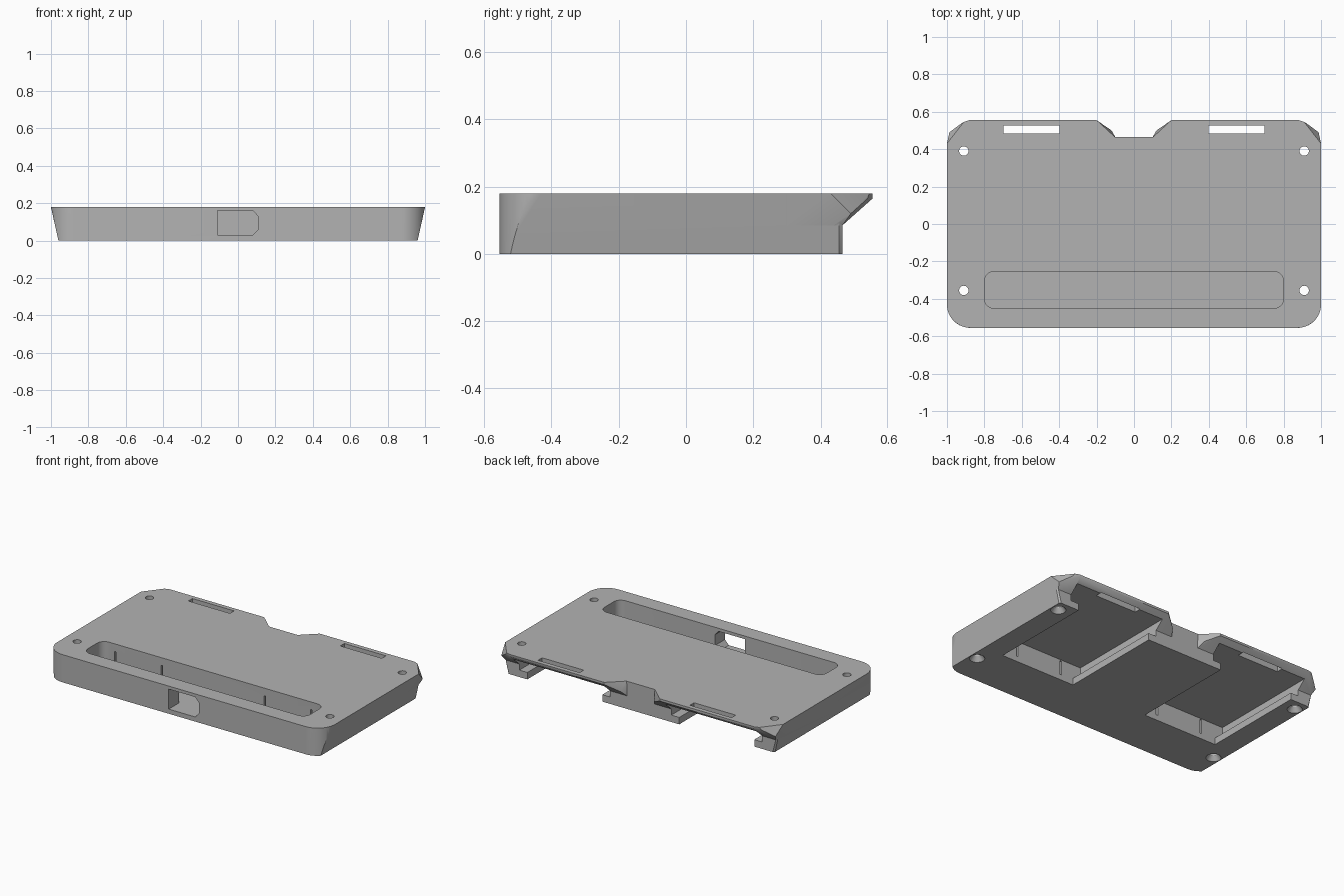
import bpy, bmesh, math

if "Cube" in bpy.data.objects:
    bpy.data.objects.remove(bpy.data.objects["Cube"], do_unlink=True)

HEIGHT = 0.18
grey = bpy.data.materials.new("plain grey plastic")
grey.use_nodes = True
COLOUR = (0.45, 0.45, 0.45, 1)
grey.diffuse_color = COLOUR
grey.node_tree.nodes["Principled BSDF"].inputs["Base Color"].default_value = COLOUR


def hull(name, points):
    """Convex solid around the given points."""
    bm = bmesh.new()
    verts = [bm.verts.new(p) for p in points]
    out = bmesh.ops.convex_hull(bm, input=verts)
    spare = {v for v in out["geom_interior"] + out["geom_unused"]
             if isinstance(v, bmesh.types.BMVert)}
    bmesh.ops.delete(bm, geom=list(spare), context="VERTS")
    bmesh.ops.dissolve_limit(bm, angle_limit=0.01, verts=bm.verts[:], edges=bm.edges[:])
    bmesh.ops.recalc_face_normals(bm, faces=bm.faces[:])
    mesh = bpy.data.meshes.new(name)
    bm.to_mesh(mesh)
    bm.free()
    mesh.materials.append(grey)
    obj = bpy.data.objects.new(name, mesh)
    bpy.context.collection.objects.link(obj)
    return obj


def prism(name, outline, z0, z1):
    return hull(name, [(x, y, z) for x, y in outline for z in (z0, z1)])


def box(name, x0, x1, y0, y1, z0, z1):
    return prism(name, [(x0, y0), (x1, y0), (x1, y1), (x0, y1)], z0, z1)


def arc(cx, cy, r, start, end, n):
    angles = [math.radians(start + (end - start) * i / n) for i in range(n + 1)]
    return [(cx + r * math.cos(a), cy + r * math.sin(a)) for a in angles]


def mirror(points):
    return points + [(-p[0], *p[1:]) for p in points]


def combine(target, tool, operation):
    mod = target.modifiers.new(operation.lower(), "BOOLEAN")
    mod.operation, mod.solver, mod.object = operation, "EXACT", tool
    bpy.context.view_layer.objects.active = target
    bpy.ops.object.modifier_apply(modifier=mod.name)
    bpy.data.objects.remove(tool, do_unlink=True)


# Main body: rounded front corners trimmed by sloping sides
points = []
for i in range(7):
    z = HEIGHT * i / 6
    side = 0.96 + 0.04 * z / HEIGHT
    dy = math.sqrt(max(0, 0.125 ** 2 - (side - 0.875) ** 2))
    last = math.degrees(math.atan2(-dy, side - 0.875))
    points += [(x, y, z) for x, y in arc(0.875, -0.43, 0.125, -90, last, 12)]
points += [(0.96, 0.455, 0), (0.95, 0.465, 0), (0.979, 0.455, 0.085),
           (0.972, 0.465, 0.085), (1, 0.43, HEIGHT), (0.965, 0.465, HEIGHT)]
body = hull("base_plate", mirror(points))

# Overhanging rear lips with faceted ends
for s in (1, -1):
    lip = [(0.1, 0.465, 0.085), (0.972, 0.465, 0.085), (0.979, 0.44, 0.085),
           (0.12, 0.5, 0.12), (0.987, 0.49, 0.12),
           (0.2, 0.555, 0.165), (0.88, 0.555, 0.165), (0.92, 0.54, 0.165),
           (0.2, 0.555, HEIGHT), (0.88, 0.555, HEIGHT), (0.91, 0.545, HEIGHT),
           (0.1, 0.463, HEIGHT), (1, 0.43, HEIGHT),
           (0.1, 0.3, 0.085), (0.979, 0.3, 0.085),
           (0.1, 0.3, HEIGHT), (1, 0.3, HEIGHT)]
    combine(body, hull("rear_lip", [(s * x, y, z) for x, y, z in lip]), "UNION")

# Long rounded tray in the top
tray = mirror(arc(0.75, -0.305, 0.05, 0, 90, 6) + arc(0.75, -0.4, 0.05, -90, 0, 6))
combine(body, prism("tray_cutter", tray, 0.03, 0.3), "DIFFERENCE")

# Front port with two clipped corners
port = [(-0.11, 0.03), (0.08, 0.03), (0.108, 0.06), (0.108, 0.13), (0.08, 0.16), (-0.11, 0.16)]
combine(body, hull("port_cutter", [(x, y, z) for x, z in port for y in (-0.7, -0.42)]),
        "DIFFERENCE")

for s in (1, -1):
    mid = s * 0.547
    # Undercut slot with rails, open at the rear
    combine(body, box("slot_cutter", mid - 0.327, mid + 0.327, -0.23, 0.7, 0.045, 0.136),
            "DIFFERENCE")
    combine(body, box("rail_gap_cutter", mid - 0.27, mid + 0.27, -0.23, 0.7, -0.1, 0.06),
            "DIFFERENCE")
    # Strap opening through the lip
    combine(body, box("strap_cutter", mid - 0.15, mid + 0.15, 0.484, 0.526, 0.05, 0.3),
            "DIFFERENCE")
    # Thin slits between slot and tray
    for x in (s * 0.37, s * 0.706):
        combine(body, box("slit_cutter", x - 0.006, x + 0.006, -0.27, -0.22, 0.035, 0.13),
                "DIFFERENCE")
    # Countersunk screw holes
    for y in (0.39, -0.355):
        x = s * 0.91
        combine(body, prism("hole_cutter", arc(x, y, 0.025, 0, 345, 23), -0.1, 0.3),
                "DIFFERENCE")
        cone = [(*p, z) for r, z in ((0.047, -0.002), (0.025, 0.03))
                for p in arc(x, y, r, 0, 345, 23)]
        combine(body, hull("sink_cutter", cone), "DIFFERENCE")

body.select_set(True)
bpy.context.view_layer.objects.active = body
bpy.ops.object.shade_smooth_by_angle(angle=math.radians(25))
